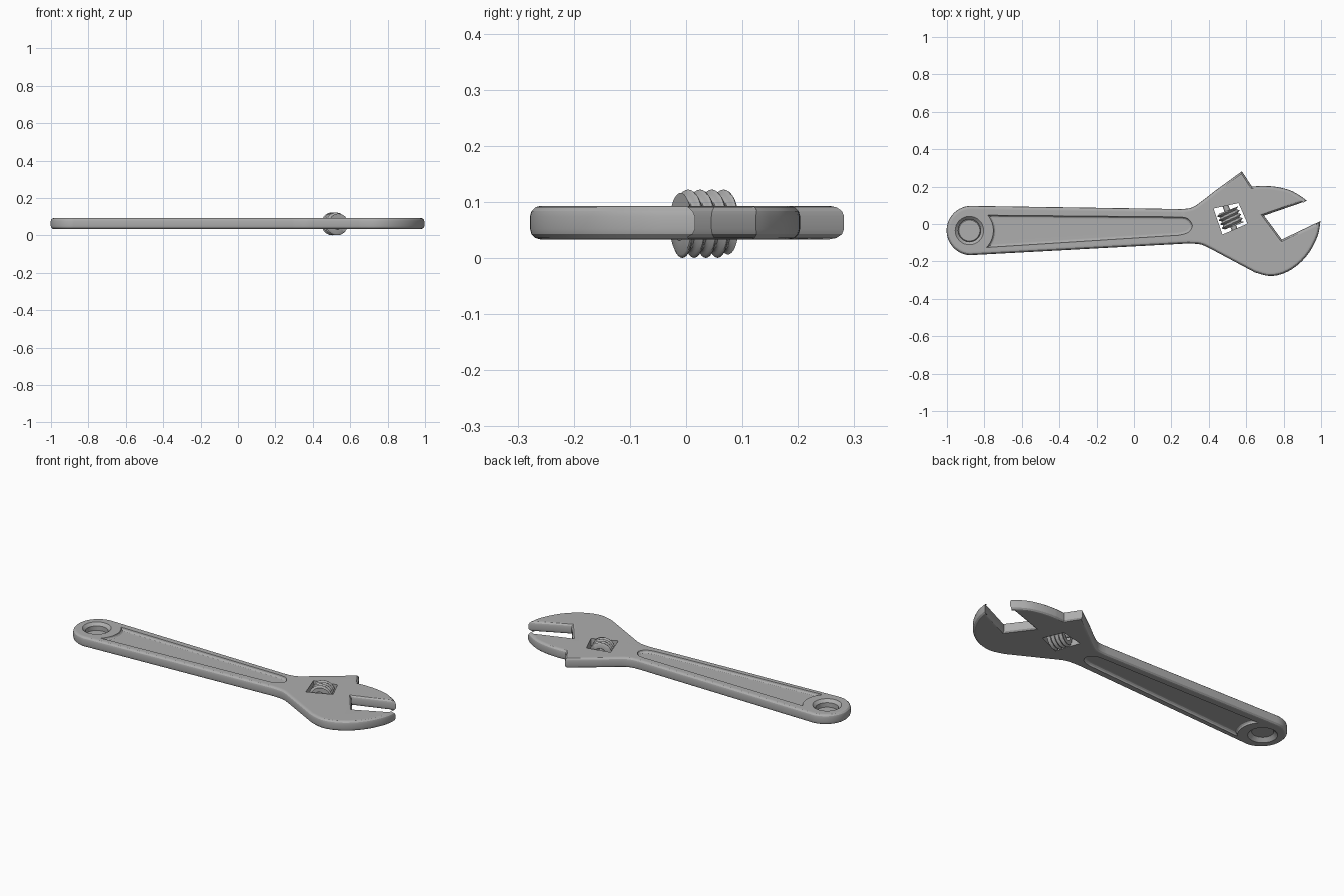
import bpy, bmesh, math
from mathutils import Vector, Matrix

if "Cube" in bpy.data.objects:
    bpy.data.objects.remove(bpy.data.objects["Cube"], do_unlink=True)

BOTTOM, TOP = 0.033, 0.093
MID = (BOTTOM + TOP) / 2

steel = bpy.data.materials.new("grey_steel")
steel.use_nodes = True
steel.diffuse_color = (0.42, 0.42, 0.42, 1)
steel.node_tree.nodes["Principled BSDF"].inputs["Base Color"].default_value = steel.diffuse_color


def arc(cx, cy, r, start, end, n):
    """Points along a circular arc, angles in degrees."""
    angles = [math.radians(start + (end - start) * i / n) for i in range(n + 1)]
    return [(cx + r * math.cos(a), cy + r * math.sin(a)) for a in angles]


def smooth(pts, n=4):
    """Catmull-Rom curve through the points."""
    p = [Vector(q) for q in [pts[0], *pts, pts[-1]]]
    out = []
    for a, b, c, d in zip(p, p[1:], p[2:], p[3:]):
        for i in range(n):
            t = i / n
            v = 2 * b + (c - a) * t + (2 * a - 5 * b + 4 * c - d) * t**2
            out.append(tuple((v + (3 * b - a - 3 * c + d) * t**3) / 2))
    return out + [pts[-1]]


def make_object(name, bm):
    bmesh.ops.recalc_face_normals(bm, faces=bm.faces)
    mesh = bpy.data.meshes.new(name)
    bm.to_mesh(mesh)
    bm.free()
    mesh.materials.append(steel)
    obj = bpy.data.objects.new(name, mesh)
    bpy.context.collection.objects.link(obj)
    return obj


def prism(name, outline, z0, z1, rounding=0, segments=3):
    """Extruded outline with its upper and lower rims rounded."""
    bm = bmesh.new()
    face = bm.faces.new([bm.verts.new((x, y, z0)) for x, y in outline])
    result = bmesh.ops.extrude_face_region(bm, geom=[face], use_keep_orig=True)
    new = [v for v in result["geom"] if isinstance(v, bmesh.types.BMVert)]
    bmesh.ops.translate(bm, verts=new, vec=(0, 0, z1 - z0))
    bmesh.ops.recalc_face_normals(bm, faces=bm.faces)
    if rounding:
        rims = [e for e in bm.edges if abs(e.verts[0].co.z - e.verts[1].co.z) < 1e-5]
        bmesh.ops.bevel(bm, geom=rims, offset=rounding, segments=segments,
                        profile=0.5, affect="EDGES", clamp_overlap=False)
    return make_object(name, bm)


def activate(obj):
    bpy.ops.object.select_all(action="DESELECT")
    obj.select_set(True)
    bpy.context.view_layer.objects.active = obj


def cut(target, cutter):
    mod = target.modifiers.new("cut", "BOOLEAN")
    mod.operation, mod.object, mod.solver = "DIFFERENCE", cutter, "EXACT"
    activate(target)
    bpy.ops.object.modifier_apply(modifier=mod.name)
    bpy.data.objects.remove(cutter, do_unlink=True)


def shade(obj, degrees):
    activate(obj)
    bpy.ops.object.shade_smooth_by_angle(angle=math.radians(degrees))


# Wrench body: handle end, upper flank, upper jaw, jaw opening, lower jaw
outline = arc(-0.87, -0.035, 0.132, 266, 86, 28)
outline += [(-0.41, 0.09)]
outline += smooth([(0.25, 0.08), (0.31, 0.088), (0.37, 0.128), (0.43, 0.175)])
outline += [(0.577, 0.282), (0.63, 0.2)]
outline += smooth([(0.68, 0.204), (0.75, 0.2), (0.83, 0.182), (0.89, 0.15), (0.924, 0.124)])
outline += [(0.695, 0.045), (0.79, -0.083)]
outline += smooth([(0.997, 0.016), (0.983, -0.06), (0.94, -0.147), (0.88, -0.215),
                   (0.805, -0.262), (0.725, -0.278), (0.645, -0.258)])
outline += smooth([(0.42, -0.138), (0.36, -0.11), (0.29, -0.104)])
body = prism("wrench_body", outline, BOTTOM, TOP, 0.019)

# Hanging hole with flared rims
hole = (-0.88, -0.035)
cut(body, prism("hole_cutter", arc(*hole, 0.06, 0, 348.75, 31), -0.1, 0.2))
for rim, direction in ((TOP, 1), (BOTTOM, -1)):
    bm = bmesh.new()
    place = Matrix.Translation((*hole, rim))
    bmesh.ops.create_cone(bm, cap_ends=True, segments=32, depth=0.04, matrix=place,
                          radius1=0.076 - direction * 0.02, radius2=0.076 + direction * 0.02)
    cut(body, make_object("rim_cutter", bm))

# Sunken handle panel on both faces, scooped around the hanging hole
panel = arc(*hole, 0.128, -45, 40, 12)
panel += smooth([(0.24, 0.038), (0.285, 0.03), (0.312, -0.008), (0.29, -0.045), (0.24, -0.06)])
for z0, z1 in ((TOP - 0.016, TOP + 0.1), (BOTTOM - 0.1, BOTTOM + 0.016)):
    cut(body, prism("panel_cutter", panel, z0, z1, 0.016))

# Window for the adjusting screw
window = [(0.425, 0.083), (0.559, 0.112), (0.607, 0.002), (0.473, -0.056)]
cut(body, prism("window_cutter", window, -0.1, 0.2))
shade(body, 28)
body.modifiers.new("even_shading", "WEIGHTED_NORMAL").keep_sharp = True

# Adjusting screw: helical ridges around a hollow core
AROUND, ALONG, TURNS, LENGTH = 40, 40, 4, 0.09
bm = bmesh.new()
rings = []
for j in range(ALONG + 1):
    s = j / ALONG
    ring = []
    for i in range(AROUND):
        a = math.tau * i / AROUND
        r = 0.0545 - 0.0065 * math.cos(math.tau * TURNS * s - a)
        ring.append(bm.verts.new((r * math.cos(a), r * math.sin(a), (s - 0.5) * LENGTH)))
    rings.append(ring)
for end in (0.5, -0.5):
    rings.append([bm.verts.new((0.03 * math.cos(math.tau * i / AROUND),
                                0.03 * math.sin(math.tau * i / AROUND), end * LENGTH))
                  for i in range(AROUND)])
for lower, upper in zip(rings, rings[1:] + rings[:1]):
    for i in range(AROUND):
        k = (i + 1) % AROUND
        bm.faces.new((lower[i], lower[k], upper[k], upper[i]))
screw = make_object("adjusting_screw", bm)

# Pin carrying the screw
bm = bmesh.new()
bmesh.ops.create_cone(bm, cap_ends=True, segments=20, radius1=0.016, radius2=0.016, depth=0.16)
pin = make_object("screw_pin", bm)

axis = Vector((-0.36, 0.93, 0)).to_track_quat("Z", "Y")
for obj in (screw, pin):
    obj.rotation_mode = "QUATERNION"
    obj.rotation_quaternion = axis
    obj.location = (0.515, 0.03, MID - 0.002)
    shade(obj, 45)
